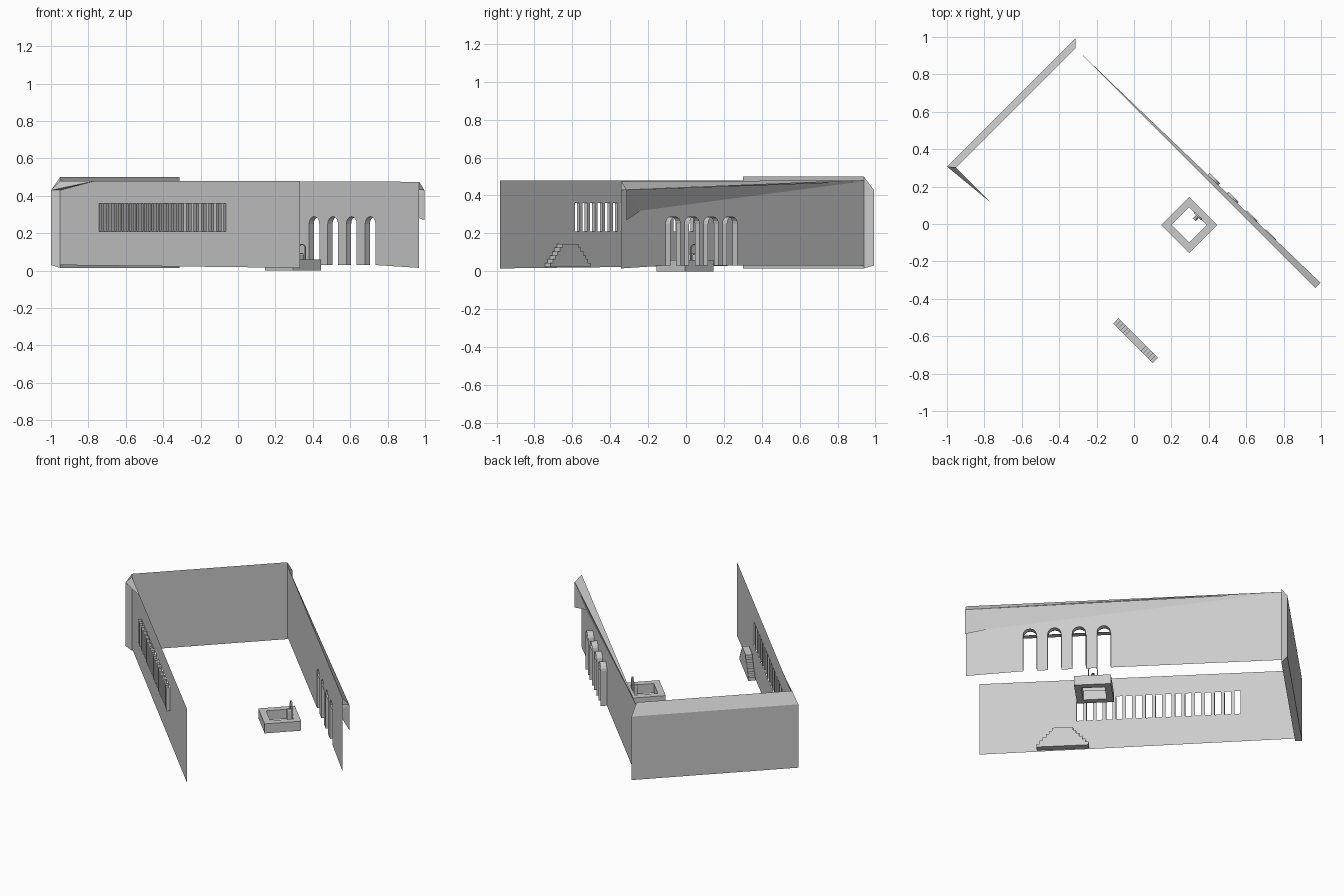
import bpy, bmesh, math

if "Cube" in bpy.data.objects:
    bpy.data.objects.remove(bpy.data.objects["Cube"])

R = math.sqrt(0.5)

def build(name, polys):
    """Make an object from polygons given in the courtyard's own axes:
    u along the long walls, v across, z up (turned 45 degrees)."""
    bm = bmesh.new()
    for poly in polys:
        bm.faces.new([bm.verts.new(((u + v) * R, (v - u) * R, z)) for u, v, z in poly])
    bmesh.ops.remove_doubles(bm, verts=bm.verts, dist=0.0002)
    bmesh.ops.recalc_face_normals(bm, faces=bm.faces)
    me = bpy.data.meshes.new(name)
    bm.to_mesh(me)
    bm.free()
    ob = bpy.data.objects.new(name, me)
    bpy.context.collection.objects.link(ob)
    return ob

def prism(profile, v0, v1, caps=True):
    """Closed (u, z) profile extruded across v."""
    n = len(profile)
    faces = [[(*[profile[i][0]], v0, profile[i][1]), (profile[(i + 1) % n][0], v0, profile[(i + 1) % n][1]),
              (profile[(i + 1) % n][0], v1, profile[(i + 1) % n][1]), (profile[i][0], v1, profile[i][1])]
             for i in range(n)]
    if caps:
        faces += [[(u, v, z) for u, z in profile] for v in (v0, v1)]
    return faces

def strip(path, v0, v1):
    """Open (u, z) path swept across v as a thin sheet."""
    return [[(a[0], v0, a[1]), (b[0], v0, b[1]), (b[0], v1, b[1]), (a[0], v1, a[1])]
            for a, b in zip(path, path[1:])]

def arch(u0, w, z0, spring, n=8):
    """Round-headed opening outline from left foot to right foot."""
    r = w / 2
    return ([(u0, z0)] + [(u0 + r - r * math.cos(math.pi * i / n), spring + r * math.sin(math.pi * i / n))
                          for i in range(n + 1)] + [(u0 + w, z0)])

U0, U1 = -0.885, 0.927      # ends of the long walls
VF, VB = -0.46, 0.443       # front and back wall planes

# End wall: tall inside face, lower outside face, sloped top
inner = [(U0, VF, 0.015), (U0, VB, 0.015), (U0, VB, 0.50), (U0, VF, 0.50)]
outer = [(-0.923, -0.49, 0.03), (-0.923, 0.479, 0.03), (-0.923, 0.479, 0.43), (-0.923, -0.49, 0.43)]
build("end_wall", [inner, outer] + [[inner[i], inner[(i + 1) % 4], outer[(i + 1) % 4], outer[i]]
                                    for i in range(4)])

# Back wall: thin sheet with four arched doorways
doors = [arch(0.094 + 0.1414 * i, 0.078, 0.03, 0.25) for i in range(4)]
outline = [(U0, 0.48), (U0, 0.03)]
for d in doors:
    outline += d
outline += [(U1, 0.015), (U1, 0.475)]
build("back_wall", [[(u, VB, z) for u, z in outline]])

# Doorway reveals and the sills under the arch heads
reveals = []
for d in doors:
    reveals += strip(d, VB, VB + 0.036)
    reveals += strip([(d[0][0], 0.245), (d[-1][0], 0.245)], VB, VB + 0.036)
build("doorway_reveals", reveals)

# Back wall outer flaps: tapered coping and triangular end
build("back_wall_coping", [
    [(U0, VB, 0.48), (U1, VB, 0.475), (U1, 0.483, 0.43)],
    [(U0, VB, 0.475), (U1, 0.483, 0.43), (0.78, VB, 0.32)],
    [(U1, 0.483, 0.43), (U1, 0.483, 0.27), (0.78, VB, 0.32)],
    [(U1, VB, 0.475), (U1, 0.483, 0.43), (U1, VB, 0.43)]])

# Front wall: sheet with a row of narrow vertical slots
N, PITCH, SLOT = 17, 0.0566, 0.036
S0 = -0.572
ZA, ZB = 0.21, 0.36
S1 = S0 + PITCH * (N - 1) + SLOT
def quad(a, b, za, zb):
    return [(a, VF, za), (b, VF, za), (b, VF, zb), (a, VF, zb)]
wall = [[(U0, VF, 0.03), (U1, VF, 0.015), (U1, VF, ZA), (U0, VF, ZA)],
        quad(U0, U1, ZB, 0.48), quad(U0, S0, ZA, ZB), quad(S1, U1, ZA, ZB)]
jambs = []
for i in range(N):
    a = S0 + PITCH * i
    b = a + SLOT
    if i < N - 1:
        wall.append(quad(b, a + PITCH, ZA, ZB))
    for u in (a, b):
        jambs += strip([(u, ZA), (u, ZB)], VF - 0.02, VF)
build("front_wall", wall)
build("slot_jambs", jambs)

# Front wall tapered coping and corner flap
build("front_wall_coping", [
    [(U0, VF, 0.48), (-0.923, -0.49, 0.43), (-0.62, VF, 0.48)],
    [(U0, VF, 0.43), (-0.923, -0.49, 0.43), (-0.923, -0.49, 0.03)],
    [(U0, VF, 0.43), (-0.923, -0.49, 0.43), (-0.62, VF, 0.48)]])

# Double staircase against the front wall
STEPS, RUN, RISE, CU = 6, 0.018, 0.0203, 0.447
left = []
for i in range(STEPS):
    u = CU - 0.15 + RUN * i
    left += [(u, 0.023 + RISE * i), (u, 0.023 + RISE * (i + 1))]
right = [(2 * CU - u, z) for u, z in reversed(left)]
build("double_stairs", prism(left + right, -0.455, -0.415))

# Square basin rim, open in the middle
cu, cv = 0.212, 0.205
def square(h, z):
    return [(cu + a * h, cv + b * h, z) for a, b in ((-1, -1), (1, -1), (1, 1), (-1, 1))]
ring = [square(0.106, 0), square(0.106, 0.06), square(0.067, 0.06), square(0.067, 0)]
build("basin", [[p[i], p[(i + 1) % 4], q[(i + 1) % 4], q[i]]
                for p, q in zip(ring, ring[1:] + ring[:1]) for i in range(4)])

# Slim arched spout frame on the basin's back edge
frame = []
o, n = arch(cu - 0.028, 0.056, 0.04, 0.115), arch(cu - 0.024, 0.048, 0.04, 0.115)
frame += prism(o + n[::-1], 0.268, 0.276)
frame += strip(arch(cu - 0.01, 0.02, 0.03, 0.085, 4), 0.245, 0.276)
build("basin_spout", frame)
